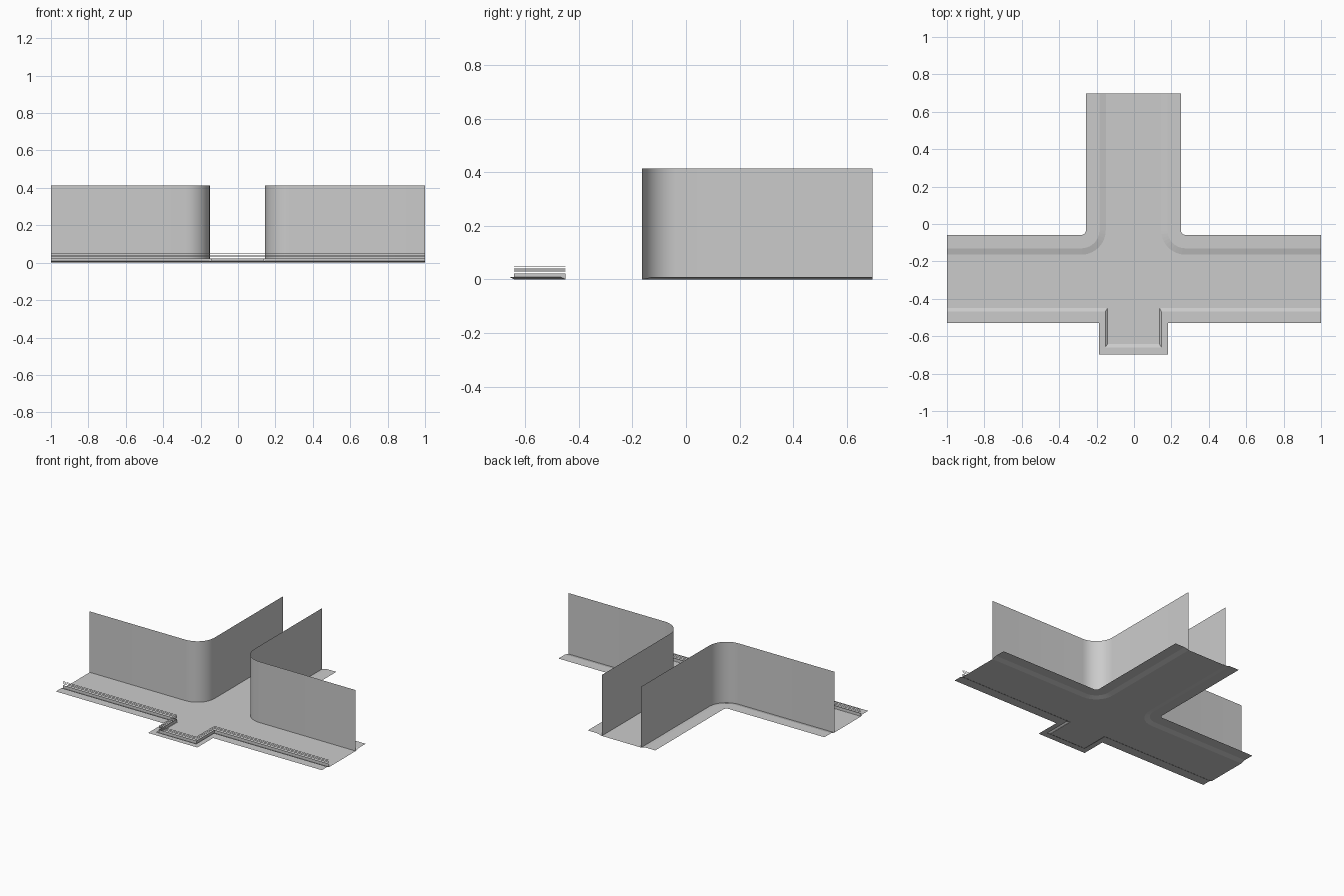
import bpy
import math

if "Cube" in bpy.data.objects:
    bpy.data.objects.remove(bpy.data.objects["Cube"])

CX = -0.003                # the stem sits a hair off centre
END_Y = 0.697              # back end of the stem
ARC_X, ARC_Y = 0.278, -0.034   # centre of the rounded street corners
KERB = 0.009               # pavement height
SEGS = 10


def make(name, verts, faces, smooth=False):
    me = bpy.data.meshes.new(name)
    me.from_pydata(verts, [], faces)
    me.update()
    ob = bpy.data.objects.new(name, me)
    bpy.context.collection.objects.link(ob)
    if smooth:
        bpy.ops.object.select_all(action='DESELECT')
        ob.select_set(True)
        bpy.context.view_layer.objects.active = ob
        bpy.ops.object.shade_smooth_by_angle(angle=math.radians(30))
    return ob


def loft(name, rows, smooth=False):
    """Skin quads between rows of equally many points."""
    n = len(rows[0])
    verts = [p for row in rows for p in row]
    faces = [(r * n + i, r * n + i + 1, (r + 1) * n + i + 1, (r + 1) * n + i)
             for r in range(len(rows) - 1) for i in range(n - 1)]
    return make(name, verts, faces, smooth)


def corner_path(side, r, z):
    """From the street end, round the corner, to the back of the stem."""
    pts = [(side, ARC_Y - r, z)]
    for i in range(SEGS + 1):
        a = math.pi / 2 * i / SEGS
        pts.append((CX + side * (ARC_X - r * math.sin(a)), ARC_Y - r * math.cos(a), z))
    pts.append((CX + side * (ARC_X - r), END_Y, z))
    return pts


def front_path(y, half, y_alcove, z):
    """Street front edge with the rectangular bay."""
    half_path = [(1, y), (CX + half, y), (CX + half, y_alcove)]
    left = [(-1, y), (CX - half, y), (CX - half, y_alcove)]
    return [(a, b, z) for a, b in left + half_path[::-1]]


R_FOOT, R_TOP, R_EDGE = 0.130, 0.096, 0.024

# road surface
outline = (front_path(-0.448, 0.138, -0.641, 0)
           + corner_path(1, R_FOOT, 0)
           + corner_path(-1, R_FOOT, 0)[::-1])
make("road", outline, [tuple(range(len(outline)))])

# sloped kerbs and pavements behind, with the tall walls
for side, label in ((-1, "left"), (1, "right")):
    rows = [corner_path(side, r, z)
            for r, z in ((R_FOOT, 0), (R_TOP, KERB), (R_EDGE, KERB))]
    if side < 0:
        rows.reverse()
    loft(label + "_pavement", rows)
    loft(label + "_wall", [corner_path(side, R_FOOT, z) for z in (0, 0.414)], True)

# front kerb and pavement, round the bay
loft("front_pavement", [front_path(-0.528, 0.185, -0.697, KERB),
                        front_path(-0.469, 0.150, -0.659, KERB),
                        front_path(-0.448, 0.138, -0.641, 0)])

# low front parapet and thin rails above it
RAIL = (-0.450, 0.140, -0.643)
loft("front_parapet", [front_path(*RAIL, z) for z in (0, 0.022)])
for i in range(3):
    z = 0.030 + 0.008 * i
    loft("front_rail_%d" % (i + 1), [front_path(*RAIL, h) for h in (z, z + 0.003)])
